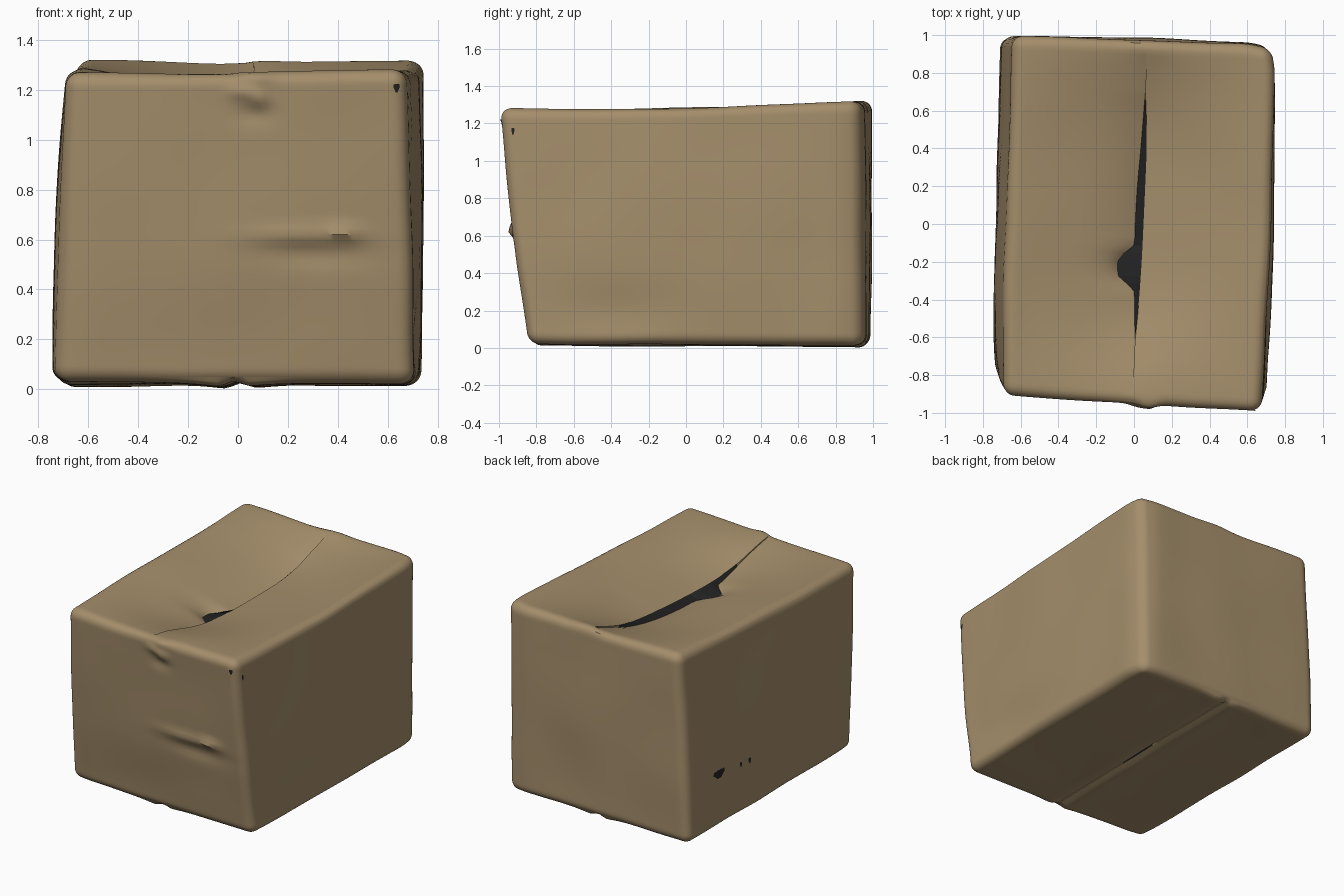
import bpy, bmesh, math
from mathutils import Vector, noise
from mathutils.bvhtree import BVHTree

old = bpy.data.objects.get("Cube")
if old:
    bpy.data.objects.remove(old)


def make_material(name, rgb):
    m = bpy.data.materials.new(name)
    m.use_nodes = True
    m.diffuse_color = (*rgb, 1)
    bsdf = next(n for n in m.node_tree.nodes if n.type == 'BSDF_PRINCIPLED')
    bsdf.inputs["Base Color"].default_value = (*rgb, 1)
    bsdf.inputs["Roughness"].default_value = 0.9
    return m


CARD = make_material("brown cardboard", (0.375, 0.272, 0.148))
DARK = make_material("dark interior", (0.017, 0.017, 0.018))

# Skewed box corners, keyed by the sign of x, y and z
CORNERS = {
    (-1, -1, -1): (-0.74, -0.805, 0.03), (1, -1, -1): (0.705, -0.845, 0.02),
    (-1, 1, -1): (-0.71, 0.99, 0.015), (1, 1, -1): (0.735, 0.955, 0.01),
    (-1, -1, 1): (-0.685, -0.91, 1.265), (1, -1, 1): (0.67, -1.0, 1.28),
    (-1, 1, 1): (-0.64, 1.0, 1.32), (1, 1, 1): (0.755, 0.95, 1.32),
}
HALF = Vector((0.7, 0.94, 0.64))
ROUND = 0.06

# Dents and folds: centre, radii, push
DENTS = [
    ((0.24, -0.93, 0.615), (0.2, 0.2, 0.035), (0, -0.018, 0)),
    ((0.43, -0.93, 0.63), (0.07, 0.2, 0.03), (0, -0.022, 0)),
    ((0.32, -0.93, 0.54), (0.2, 0.2, 0.05), (0, 0.015, 0)),
    ((0.02, -0.96, 1.19), (0.06, 0.1, 0.03), (0, -0.02, 0)),
    ((0.08, -0.96, 1.16), (0.04, 0.1, 0.04), (0, -0.025, 0)),
    ((0.06, -0.96, 1.10), (0.07, 0.1, 0.04), (0, 0.012, 0)),
    ((0.07, -0.97, 1.27), (0.06, 0.1, 0.05), (0, -0.03, 0)),
    ((0.0, -0.93, 0.6), (0.9, 0.3, 0.4), (0, -0.018, 0)),
    ((-0.72, -0.15, 0.75), (0.2, 0.8, 0.6), (-0.034, 0, 0)),
    ((0.73, -0.15, 0.65), (0.2, 0.7, 0.6), (0.026, 0, 0)),
    ((0.71, -0.35, 0.2), (0.2, 0.3, 0.15), (-0.02, 0, 0)),
    ((0.74, 0.95, 0.65), (0.1, 0.1, 2), (-0.025, -0.02, 0)),
    ((-0.73, -0.82, 0.4), (0.1, 0.1, 0.8), (0.01, 0.015, 0)),
    ((0.7, 0.0, 1.3), (0.3, 0.4, 0.1), (0, 0, -0.014)),
    ((0.1, 0.97, 1.31), (0.12, 0.1, 0.1), (0, 0, 0.012)),
    ((0.0, 0.98, 0.6), (0.6, 0.2, 0.5), (0, 0.01, 0)),
]


def bell(v):
    return math.exp(-v * v)


def gap(y):
    """Half width of the opening between the top flaps."""
    return 0.022 * max(0, 1 - ((y - 0.04) / 0.66) ** 2)


def bottom_gap(y):
    return 0.004 * max(0, 1 - ((y - 0.05) / 0.22) ** 2)


def crumple(t, side):
    """Map a point of the unit cube to the worn box."""
    t = Vector([0.5 * c + 0.5 * math.sin(c * math.pi / 2) for c in t])
    p = Vector([c * h for c, h in zip(t, HALF)])
    q = Vector([max(-h + ROUND, min(h - ROUND, c)) for c, h in zip(p, HALF)])
    p = q + (p - q).normalized() * ROUND
    a, b, c = [v / h for v, h in zip(p, HALF)]
    out = Vector()
    for (i, j, k), corner in CORNERS.items():
        out += Vector(corner) * ((1 + i * a) * (1 + j * b) * (1 + k * c) / 8)
    for centre, radii, push in DENTS:
        d = sum(((o - m) / r) ** 2 for o, m, r in zip(out, centre, radii))
        out += Vector(push) * math.exp(-d)
    out += noise.noise_vector(out * 2.3) * 0.008
    y = out.y
    inner, fade = 1 - abs(a), 1 - abs(b) ** 10
    # Top flaps sag towards the seam, the left one lower than the right
    if t.z > 0.999:
        out.x += (0.005 + 0.012 * y + side * gap(y)) * inner ** 2 * fade
        out.z -= 0.14 * math.exp(-((y - 0.05) / 0.75) ** 4) * inner ** 1.15 * fade
        if side < 0:
            out.z -= (0.01 + 1.2 * gap(y)) * inner ** 4 * fade
            out.x -= 0.09 * math.exp(-((y + 0.23) / 0.09) ** 4) * inner ** 4
    # Bottom flaps bulge slightly and meet in a shallow groove
    elif t.z < -0.999:
        out.x += side * bottom_gap(y) * inner ** 4
        out.z += 0.026 * bell(a / 0.05) - 0.014 * bell(a / 0.2)
        if side < 0:
            out.z -= 0.005 * bell(a / 0.1)
    return out


# Carton: a fine cube split along the flap seams, then crumpled
bm = bmesh.new()
bmesh.ops.create_cube(bm, size=2)
bmesh.ops.subdivide_edges(bm, edges=bm.edges[:], cuts=59, use_grid_fill=True)
seam = [e for e in bm.edges if all(abs(v.co.x) < 1e-4 and abs(v.co.z) > 0.999
                                   and abs(v.co.y) < 0.93 for v in e.verts)]
bmesh.ops.split_edges(bm, edges=seam)
sides = {v: 1 if sum(f.calc_center_median().x for f in v.link_faces) > 0 else -1
         for v in bm.verts}

pairs = {1: {}, -1: {}}
for v in bm.verts:
    if abs(v.co.x) < 1e-4 and abs(v.co.z) > 0.999 and abs(v.co.y) < 0.96:
        level = 1 if v.co.z > 0 else -1
        pairs[level].setdefault(round(v.co.y, 3), []).append(v)
for v in bm.verts:
    v.co = crumple(v.co, sides[v])

# Dark interior seen between the flaps
for level, rows in pairs.items():
    rows = [sorted(rows[k], key=lambda v: sides[v]) for k in sorted(rows)]
    rows = [r for r in rows if len(r) == 2]
    for r0, r1 in zip(rows, rows[1:]):
        ring = [r0[0], r0[1], r1[1], r1[0]]
        f = bm.faces.new(ring if level > 0 else ring[::-1])
        y = (r0[0].co.y + r1[0].co.y) / 2
        f.material_index = int((gap(y) if level > 0 else bottom_gap(y)) > 0.002)
        for e in f.edges:
            e.smooth = False
bm.normal_update()
surface = BVHTree.FromBMesh(bm)


def finish(bm, name, *mats):
    me = bpy.data.meshes.new(name)
    bm.to_mesh(me)
    bm.free()
    ob = bpy.data.objects.new(name, me)
    bpy.context.collection.objects.link(ob)
    for m in mats:
        me.materials.append(m)
    return ob


carton = finish(bm, "carton", CARD, DARK)
bpy.ops.object.select_all(action='DESELECT')
carton.select_set(True)
bpy.context.view_layer.objects.active = carton
bpy.ops.object.shade_smooth_by_angle(angle=math.radians(40))


# Small torn holes, as thin dark plates on the walls
def torn_hole(name, start, direction, width, height):
    hit, normal, _, _ = surface.ray_cast(Vector(start), Vector(direction))
    if hit is None:
        return
    across = Vector((0, 0, 1)).cross(normal).normalized()
    up = normal.cross(across)
    b = bmesh.new()
    ring = []
    for i in range(10):
        ang = math.tau * i / 10
        r = 1 + 0.2 * math.sin(3 * ang)
        ring.append(b.verts.new(hit + normal * 0.005
                                + across * (width * r * math.cos(ang))
                                + up * (height * r * math.sin(ang))))
    b.faces.new(ring)
    finish(b, name, DARK)


for i, (y, z, w, h) in enumerate([(0.65, 0.39, 0.06, 0.03), (0.42, 0.37, 0.012, 0.018),
                                  (0.33, 0.365, 0.014, 0.02)]):
    torn_hole(f"right_wall_hole_{i + 1}", (-2, y, z), (1, 0, 0), w, h)
torn_hole("front_corner_hole", (0.635, -2, 1.21), (0, 1, 0), 0.012, 0.018)
torn_hole("left_corner_hole", (2, -0.925, 1.16), (-1, 0, 0), 0.008, 0.02)
